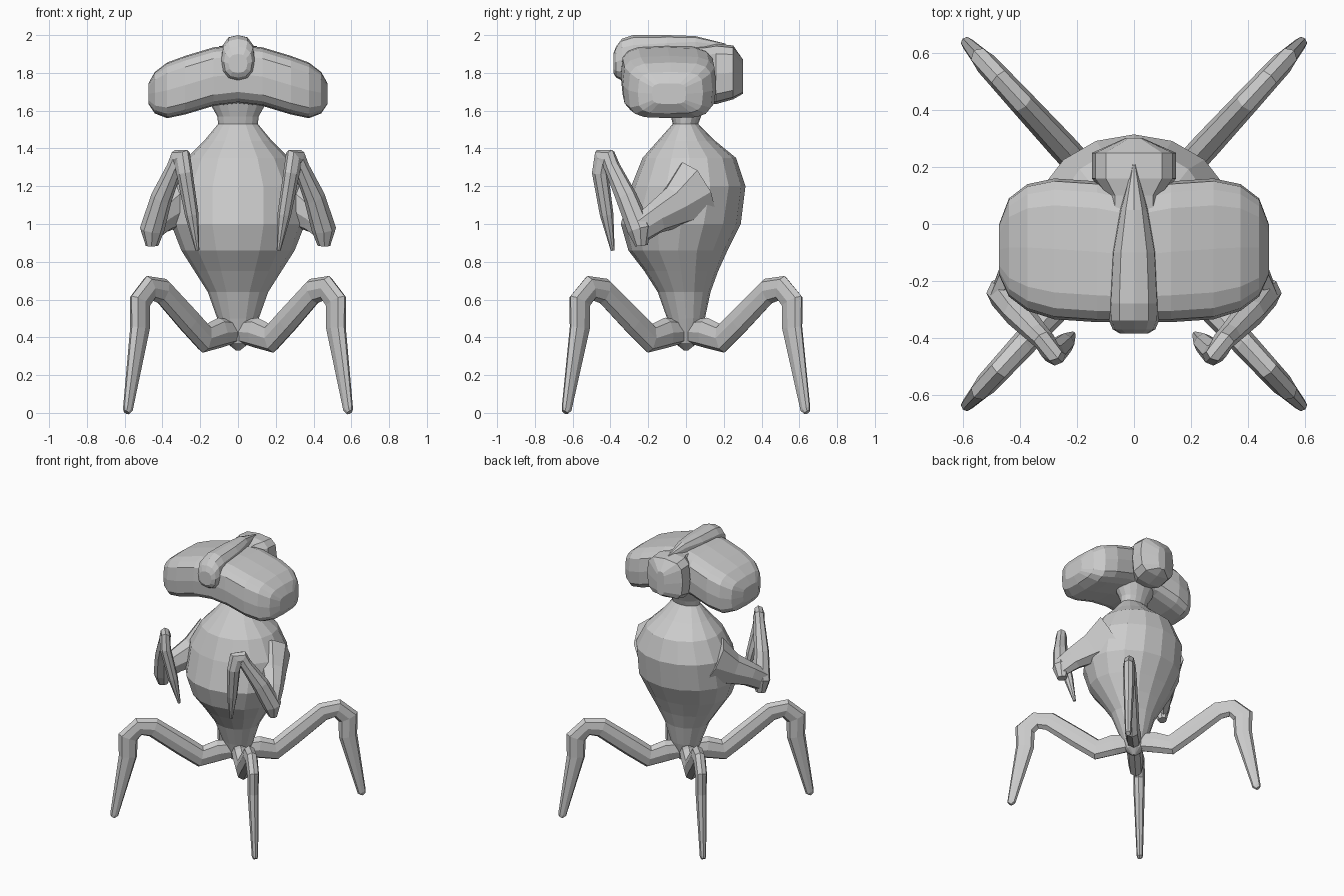
import bpy, bmesh, math
from mathutils import Vector

if "Cube" in bpy.data.objects:
    bpy.data.objects.remove(bpy.data.objects["Cube"])


def loft(name, rings):
    """Skin a list of equal-length vertex rings and cap both ends."""
    bm = bmesh.new()
    rows = [[bm.verts.new(p) for p in ring] for ring in rings]
    n = len(rows[0])
    for a, b in zip(rows, rows[1:]):
        for i in range(n):
            j = (i + 1) % n
            bm.faces.new((a[i], a[j], b[j], b[i]))
    bm.faces.new(rows[0])
    bm.faces.new(rows[-1])
    bmesh.ops.recalc_face_normals(bm, faces=bm.faces[:])
    mesh = bpy.data.meshes.new(name)
    bm.to_mesh(mesh)
    bm.free()
    obj = bpy.data.objects.new(name, mesh)
    bpy.context.collection.objects.link(obj)
    return obj


def outline(lo_u, hi_u, lo_v, hi_v, sides, power=2.0):
    """Ellipse (power 2) or rounded rectangle (higher) inside the bounds."""
    pts = []
    for i in range(sides):
        a = 2 * math.pi * i / sides
        c, s = math.cos(a), math.sin(a)
        u = math.copysign(abs(c) ** (2 / power), c)
        v = math.copysign(abs(s) ** (2 / power), s)
        pts.append(((lo_u + hi_u) / 2 + u * (hi_u - lo_u) / 2,
                    (lo_v + hi_v) / 2 + v * (hi_v - lo_v) / 2))
    return pts


def tube(name, path, ref, sides=8):
    """Limb along path; items are (point, half thickness, half width along ref)."""
    pts = [Vector(p) for p, _, _ in path]
    ref = Vector(ref)
    rings = []
    for k, (_, thick, wide) in enumerate(path):
        t = Vector()
        if k > 0:
            t += (pts[k] - pts[k - 1]).normalized()
        if k < len(pts) - 1:
            t += (pts[k + 1] - pts[k]).normalized()
        t.normalize()
        n = (ref - t * ref.dot(t)).normalized()
        u = t.cross(n)
        rings.append([pts[k] + u * a + n * b for a, b in
                      outline(-thick, thick, -wide, wide, sides, 2.2)])
    return loft(name, rings)


# Pear-shaped body with pointed base and flared neck: z, half width, front y, back y
body = [(.33, .01, -.01, .01), (.37, .06, -.06, .06), (.50, .11, -.10, .10),
        (.64, .16, -.15, .13), (.75, .23, -.22, .17), (.86, .30, -.305, .22),
        (1.0, .355, -.345, .29), (1.2, .35, -.29, .315), (1.35, .27, -.23, .265),
        (1.44, .18, -.15, .155), (1.53, .105, -.07, .065), (1.57, .11, -.08, .08),
        (1.66, .16, -.11, .12)]
loft("body", [[(x, y, z) for x, y in outline(-w, w, f, b, 16)] for z, w, f, b in body])

# Wide drooping head: x, front y, back y, bottom z, top z
half = [(.0, -.345, .12, 1.64, 1.95), (.13, -.345, .15, 1.625, 1.935),
        (.28, -.335, .16, 1.58, 1.89), (.375, -.305, .14, 1.56, 1.855),
        (.44, -.255, .09, 1.585, 1.805), (.474, -.18, .0, 1.635, 1.745)]
stations = [(-s[0],) + s[1:] for s in half[:0:-1]] + half
loft("head", [[(x, y, z) for y, z in outline(f, b, lo, hi, 16, 4)]
              for x, f, b, lo, hi in stations])

# Back of head and crest, lofted along y: y, half width, bottom z, top z
back = [(.0, .10, 1.65, 1.94), (.10, .10, 1.64, 1.945), (.16, .148, 1.635, 1.955),
        (.25, .148, 1.66, 1.945), (.302, .03, 1.69, 1.87)]
crest = [(-.385, .05, 1.80, 1.90), (-.37, .075, 1.775, 1.94), (-.34, .088, 1.76, 1.98),
         (-.28, .09, 1.75, 2.0), (-.10, .08, 1.80, 2.0), (.05, .05, 1.85, 1.995),
         (.21, .006, 1.90, 1.955)]
for name, rows, sides, power in (("head_back", back, 12, 3.4), ("head_crest", crest, 12, 2.5)):
    loft(name, [[(x, y, z) for x, z in outline(-w, w, lo, hi, sides, power)]
                for y, w, lo, hi in rows])

# Four jointed legs: radial distance, z, half thickness, half width
leg = [(.02, .43, .06, .05), (.14, .425, .08, .055), (.26, .395, .078, .05),
       (.38, .485, .072, .05), (.59, .645, .07, .045), (.69, .66, .068, .042),
       (.765, .59, .072, .04), (.765, .45, .064, .038), (.86, .02, .03, .022),
       (.872, .003, .018, .016)]
for side, sx in (("left", -1), ("right", 1)):
    for end, sy in (("front", -1), ("back", 1)):
        dx, dy = sx * .678, sy * .735
        tube(f"leg_{end}_{side}", [((r * dx, r * dy, z), t, w) for r, z, t, w in leg],
             (-dy, dx, 0))

# Folded arms: flared upper arm, then a raised forearm ending in a hanging claw
upper = [((.24, .05, 1.17), .13, .18), ((.33, -.06, 1.09), .09, .115),
         ((.41, -.165, 1.03), .065, .085), ((.465, -.245, .97), .04, .075)]
fore = [((.455, -.235, .885), .03, .035), ((.455, -.245, .97), .065, .06),
        ((.405, -.315, 1.14), .058, .052), ((.335, -.39, 1.30), .042, .04),
        ((.315, -.41, 1.345), .055, .038), ((.295, -.445, 1.345), .06, .036),
        ((.283, -.455, 1.27), .045, .038), ((.245, -.42, 1.05), .036, .034),
        ((.215, -.388, .86), .01, .01)]
for side, sx in (("left", -1), ("right", 1)):
    for part, path, ref in (("upper_arm", upper, (0, 0, 1)), ("claw_arm", fore, (sx * .7, -.7, 0))):
        tube(f"{part}_{side}", [((sx * p[0], p[1], p[2]), t, w) for p, t, w in path], ref)
